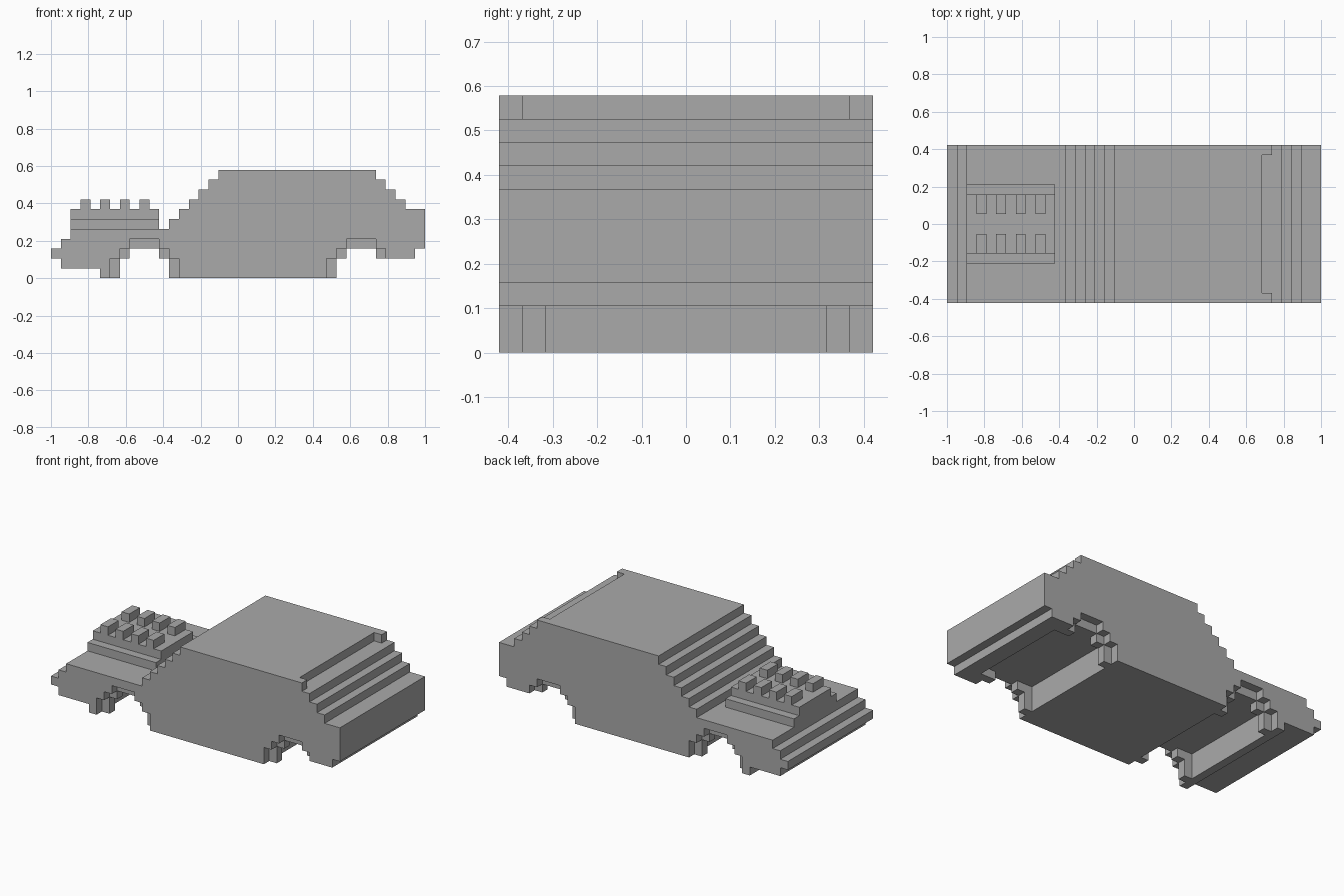
import bpy
import bmesh

if "Cube" in bpy.data.objects:
    bpy.data.objects.remove(bpy.data.objects["Cube"], do_unlink=True)

U = 1 / 19  # one block of the stepped style

grey = bpy.data.materials.new("plain_grey")
grey.use_nodes = True
grey.diffuse_color = (0.4, 0.4, 0.4, 1)
grey.node_tree.nodes["Principled BSDF"].inputs["Base Color"].default_value = (0.4, 0.4, 0.4, 1)


def extrude(name, profile, y0, y1):
    """Extrude a side profile (in blocks) from y0 to y1."""
    bm = bmesh.new()
    face = bm.faces.new([bm.verts.new(((x - 19) * U, y0 * U, z * U)) for x, z in profile])
    new = bmesh.ops.extrude_face_region(bm, geom=[face])["geom"]
    bmesh.ops.translate(bm, vec=(0, (y1 - y0) * U, 0),
                        verts=[v for v in new if isinstance(v, bmesh.types.BMVert)])
    bmesh.ops.recalc_face_normals(bm, faces=bm.faces)
    mesh = bpy.data.meshes.new(name)
    bm.to_mesh(mesh)
    bm.free()
    mesh.materials.append(grey)
    obj = bpy.data.objects.new(name, mesh)
    bpy.context.collection.objects.link(obj)
    return obj


def box(name, x0, x1, y0, y1, z0, z1):
    return extrude(name, [(x0, z0), (x1, z0), (x1, z1), (x0, z1)], y0, y1)


def stairs(x, z, count, dz):
    """Corner points of a run of one-block steps."""
    points = []
    for i in range(count):
        a, b = z + i * dz, z + (i + 1) * dz
        points += [(x + i, a), (x + i, b)]
    return points


def cut(target, cutter):
    cutter.hide_render = True
    mod = target.modifiers.new("cut", "BOOLEAN")
    mod.operation = "DIFFERENCE"
    mod.solver = "EXACT"
    mod.object = cutter
    bpy.context.view_layer.objects.active = target
    bpy.ops.object.modifier_apply(modifier=mod.name)
    bpy.data.objects.remove(cutter, do_unlink=True)


def arch(centre, top, half):
    """Stepped wheel arch, narrowing by a block per step."""
    right = [(half, -1), (half, 2)]
    for z in range(2, top):
        half -= 1
        right += [(half, z), (half, z + 1)]
    return [(centre + x, z) for x, z in right] + [(centre - x, z) for x, z in reversed(right)]


# Body shell: nose, bonnet, stepped windscreen, roof, stepped tail
under = [(5, 0), (29, 0), (29, 2), (37, 2), (37, 3), (38, 3), (38, 7)]
tail = list(reversed(stairs(33, 11, 4, -1)))
screen = list(reversed(stairs(12, 5, 6, 1)))
nose = [(2, 5), (2, 4), (1, 4), (1, 3), (0, 3), (0, 2), (1, 2), (1, 1), (5, 1)]
body = extrude("car_body", under + tail + screen + nose, -8, 8)

# Wheel wells and arches
for centre in (9.5, 31.5):
    cut(body, extrude("inner_arch", arch(centre, 3, 2.5), -9, 9))
    cut(body, box("axle_channel", centre - 3.5, centre + 3.5, -6, 6, -1, 3))
    for y in (-9, 7):
        cut(body, extrude("outer_arch", arch(centre, 4, 3.5), y, y + 2))

# Notch along the back edge of the roof
cut(body, box("roof_notch", 32, 34, -7, 7, 10, 12))

# Merge coplanar faces
bm = bmesh.new()
bm.from_mesh(body.data)
bmesh.ops.remove_doubles(bm, verts=bm.verts, dist=0.0005)
bmesh.ops.dissolve_limit(bm, angle_limit=0.01, verts=bm.verts, edges=bm.edges)
bm.to_mesh(body.data)
bm.free()

# Engine block on the bonnet with two rows of intake stubs
box("engine_base", 2, 11, -4, 4, 5, 6)
box("engine_top", 2, 11, -3, 3, 6, 7)
for x in range(3, 10, 2):
    box("left_row_intake", x, x + 1, 1, 3, 7, 8)
    box("right_row_intake", x, x + 1, -3, -1, 7, 8)
